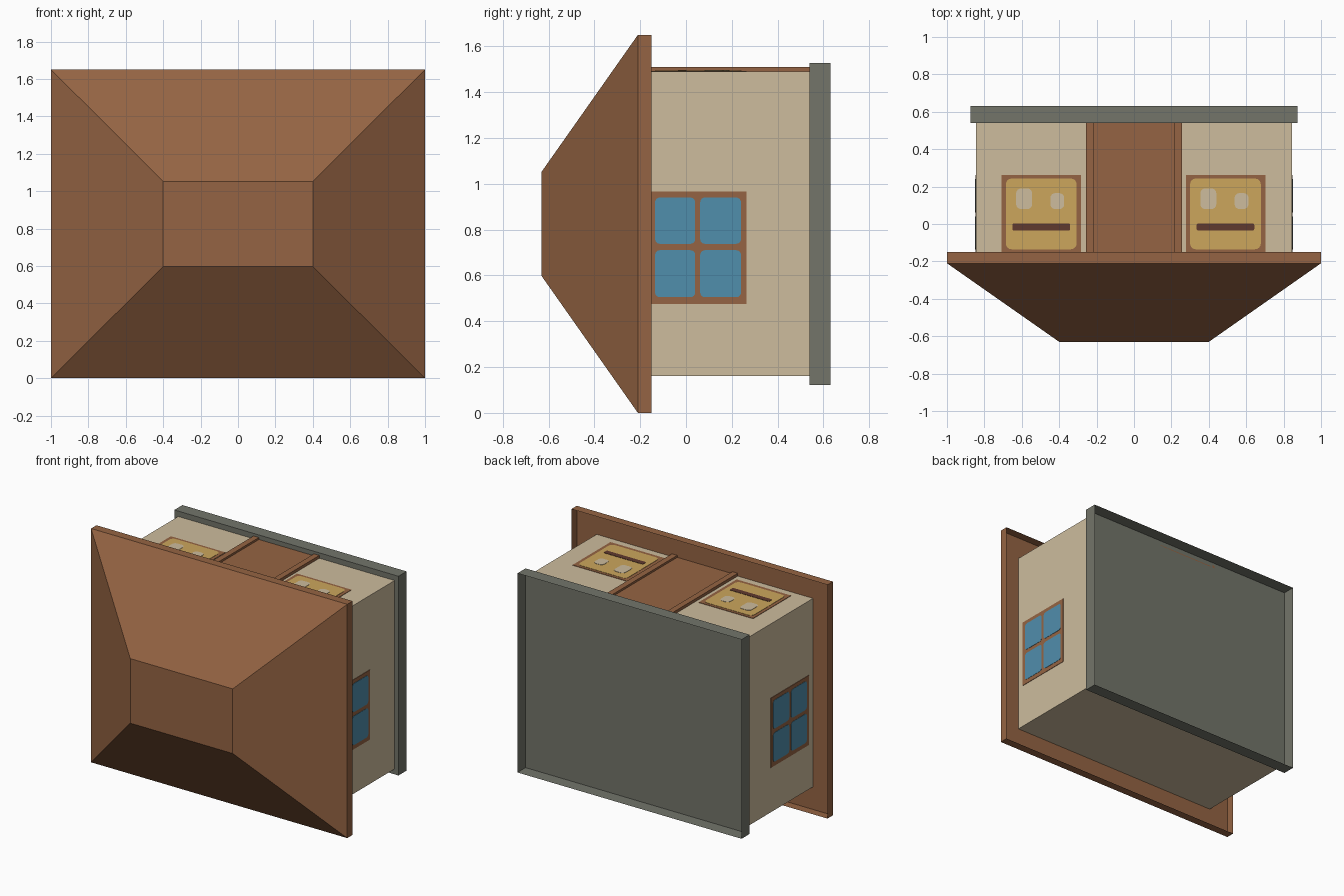
import bpy, bmesh, math
from mathutils import Vector

if "Cube" in bpy.data.objects:
    bpy.data.objects.remove(bpy.data.objects["Cube"])


def material(name, rgb):
    m = bpy.data.materials.new(name)
    lin = [(c / 255 / 12.92) if c < 11 else ((c / 255 + 0.055) / 1.055) ** 2.4 for c in rgb]
    m.diffuse_color = (*lin, 1)
    m.use_nodes = True
    m.node_tree.nodes["Principled BSDF"].inputs["Base Color"].default_value = m.diffuse_color
    return m


BROWN = material("brown wood", (149, 100, 67))
CREAM = material("cream wall", (205, 188, 157))
GREY = material("grey stone", (115, 117, 106))
YELLOW = material("yellow glass", (204, 166, 92))
BLUE = material("blue glass", (80, 142, 172))
DARK = material("dark wood", (96, 58, 46))

CZ = 0.825                                  # middle height
WX, Z0, Z1 = 0.845, 0.16, 1.49              # wall faces


def finish(name, bm, mat, fix=True):
    if fix:
        bmesh.ops.recalc_face_normals(bm, faces=bm.faces)
    me = bpy.data.meshes.new(name)
    bm.to_mesh(me)
    bm.free()
    me.materials.append(mat)
    ob = bpy.data.objects.new(name, me)
    bpy.context.collection.objects.link(ob)
    return ob


def loft(name, mat, rings, caps=()):
    """Rectangular rings (half width, half height, y) joined in order; caps names closed rings."""
    bm = bmesh.new()
    loops = [[bm.verts.new((sx * hx, y, CZ + sz * hz))
              for sx, sz in ((-1, -1), (1, -1), (1, 1), (-1, 1))] for hx, hz, y in rings]
    for a, b in zip(loops, loops[1:]):
        for i in range(4):
            j = (i + 1) % 4
            bm.faces.new((a[i], a[j], b[j], b[i]))
    for c in caps:
        bm.faces.new(loops[c] if c == 0 else loops[c][::-1])
    return finish(name, bm, mat, fix=False)


def plate(name, mat, side, u0, u1, v0, v1, base, top, r=0.0):
    """Thin plate with rounded corners on the 'top' (u=x, v=y) or on a side (+1/-1: u=y, v=z)."""
    pts = []
    for k, (cu, cv) in enumerate(((u1 - r, v1 - r), (u0 + r, v1 - r), (u0 + r, v0 + r), (u1 - r, v0 + r))):
        for s in range(5 if r else 1):
            a = (k + s / 4) * math.pi / 2
            pts.append((cu + r * math.cos(a), cv + r * math.sin(a)))
    if side == "top":
        put = lambda u, v, h: Vector((u, v, Z1 + h))
    else:
        put = lambda u, v, h: Vector((side * (WX + h), u, v))
    bm = bmesh.new()
    lo = [bm.verts.new(put(u, v, base)) for u, v in pts]
    hi = [bm.verts.new(put(u, v, top)) for u, v in pts]
    bm.faces.new(lo)
    bm.faces.new(hi)
    for i in range(len(pts)):
        j = (i + 1) % len(pts)
        bm.faces.new((lo[i], lo[j], hi[j], hi[i]))
    return finish(name, bm, mat)


# hipped roof with a hollow eave lip, and its recessed underside
loft("roof", BROWN, [(0.40, 0.228, -0.63), (1.0, 0.825, -0.21), (1.0, 0.825, -0.15)], caps=(0,))
loft("roof_underside", BROWN, [(1.0, 0.825, -0.21)], caps=(0,))

# walls
loft("walls", CREAM, [(WX, (Z1 - Z0) / 2, -0.21), (WX, (Z1 - Z0) / 2, 0.54)])

# foundation tray, open at the far end
loft("foundation", GREY, [(0.875, 0.703, 0.54), (0.875, 0.703, 0.63)], caps=(0,))

# door with two raised posts
plate("door", BROWN, "top", -0.22, 0.22, -0.21, 0.54, 0, 0.006)
for s, n in ((-1, "left"), (1, "right")):
    plate(n + "_door_post", BROWN, "top", *sorted((s * 0.215, s * 0.257)), -0.21, 0.54, 0, 0.02)

# lit windows beside the door
for dx, n in ((0, "left"), (0.985, "right")):
    plate(n + "_front_window_frame", BROWN, "top", -0.708 + dx, -0.283 + dx, -0.16, 0.263, 0, 0.003)
    plate(n + "_front_window_glass", YELLOW, "top", -0.685 + dx, -0.307 + dx, -0.135, 0.243, 0.002, 0.005, 0.03)
    plate(n + "_front_window_bar", DARK, "top", -0.65 + dx, -0.342 + dx, -0.035, 0.003, 0.004, 0.007, 0.008)
    plate(n + "_large_glint", CREAM, "top", -0.63 + dx, -0.545 + dx, 0.08, 0.19, 0.004, 0.007, 0.025)
    plate(n + "_small_glint", CREAM, "top", -0.447 + dx, -0.373 + dx, 0.08, 0.165, 0.004, 0.007, 0.025)

# four-pane windows on both sides
for s, n in ((-1, "left"), (1, "right")):
    plate(n + "_side_window_frame", BROWN, s, -0.16, 0.263, 0.475, 0.967, 0, 0.003)
    for u0, u1 in ((-0.135, 0.04), (0.062, 0.24)):
        for v0, v1 in ((0.505, 0.71), (0.738, 0.94)):
            plate(n + "_side_window_pane", BLUE, s, u0, u1, v0, v1, 0.002, 0.005, 0.02)
